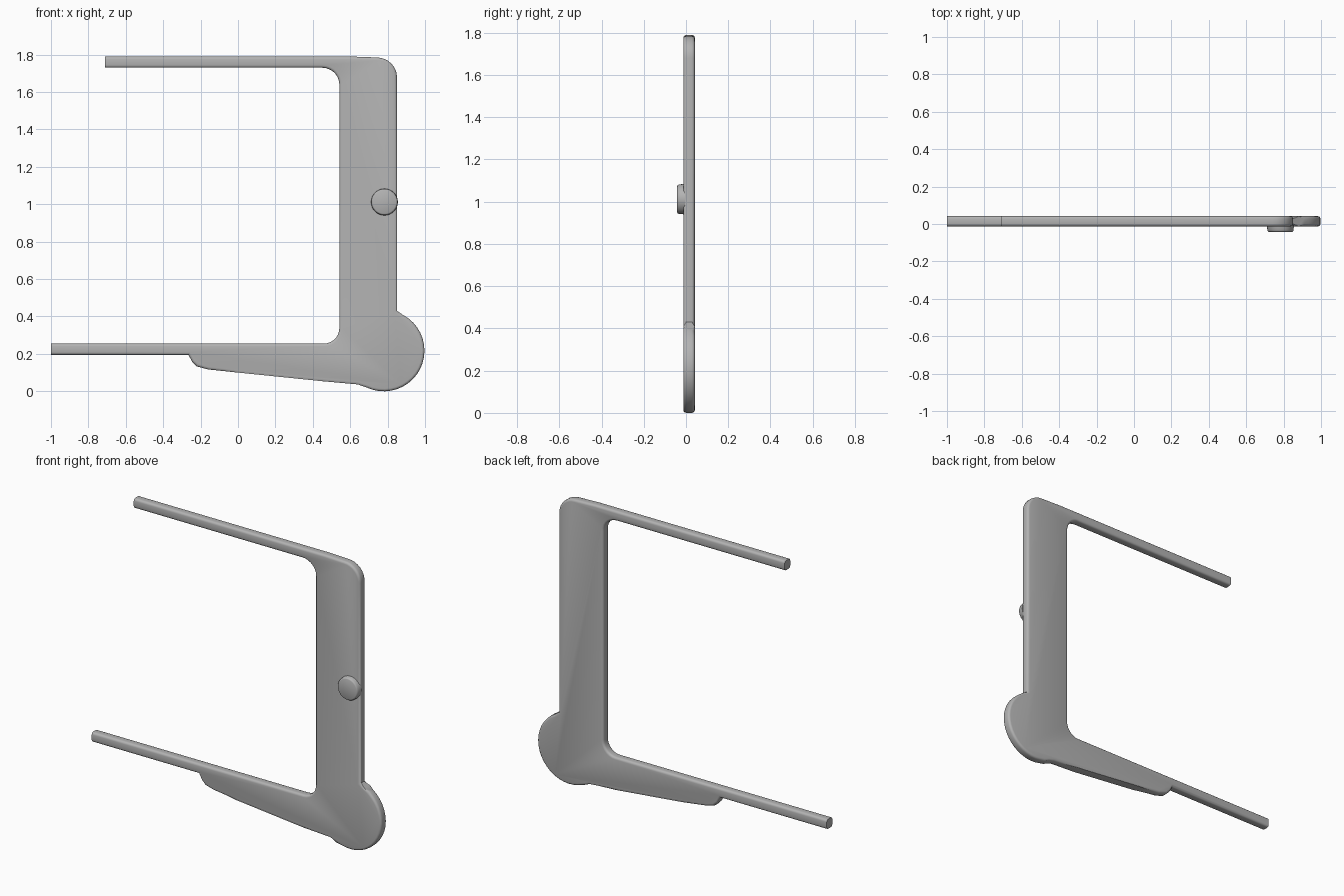
import bpy, bmesh, math

if "Cube" in bpy.data.objects:
    bpy.data.objects.remove(bpy.data.objects["Cube"])

grey = bpy.data.materials.new("satin grey")
grey.diffuse_color = (0.45, 0.45, 0.45, 1)
grey.use_nodes = True
grey.node_tree.nodes["Principled BSDF"].inputs["Base Color"].default_value = grey.diffuse_color


def arc(cx, cz, rx, rz, a0, a1, n):
    """Points along an ellipse arc, degrees."""
    pts = []
    for i in range(n + 1):
        a = math.radians(a0 + (a1 - a0) * i / n)
        pts.append((cx + rx * math.cos(a), cz + rz * math.sin(a)))
    return pts


def finish(bm, name):
    bmesh.ops.recalc_face_normals(bm, faces=bm.faces)
    me = bpy.data.meshes.new(name)
    bm.to_mesh(me)
    bm.free()
    me.materials.append(grey)
    ob = bpy.data.objects.new(name, me)
    bpy.context.collection.objects.link(ob)
    bpy.ops.object.select_all(action='DESELECT')
    ob.select_set(True)
    bpy.context.view_layer.objects.active = ob
    bpy.ops.object.shade_smooth_by_angle(angle=math.radians(40))
    return ob


# Bracket outline (x, z), clockwise from the upper arm tip
outline = [(-0.71, 1.79), (0.60, 1.79)]
outline += arc(0.74, 1.68, 0.11, 0.105, 90, 0, 8)            # upper corner
outline += [(0.85, 0.43)]
outline += arc(0.78, 0.217, 0.217, 0.217, 62, -115, 20)      # round pivot
outline += [(0.64, 0.037), (0.45, 0.054), (0.0, 0.10), (-0.16, 0.117),
            (-0.22, 0.133), (-0.245, 0.158), (-0.265, 0.195)]  # wedge and heel
outline += [(-1.0, 0.195), (-1.0, 0.255)]                    # lower arm tip
outline += arc(0.46, 0.34, 0.082, 0.085, -90, 0, 7)          # lower inner fillet
outline += arc(0.45, 1.64, 0.092, 0.09, 0, 90, 7)            # upper inner fillet
outline += [(-0.71, 1.73)]

Y0, Y1 = -0.013, 0.042
bm = bmesh.new()
front = bm.faces.new([bm.verts.new((x, Y0, z)) for x, z in outline])
ext = bmesh.ops.extrude_face_region(bm, geom=[front], use_keep_orig=True)
for v in ext["geom"]:
    if isinstance(v, bmesh.types.BMVert):
        v.co.y = Y1
# Soften the long rims, leaving the arm tips flat
rims = []
for e in bm.edges:
    a, b = e.verts
    if abs(a.co.y - b.co.y) > 1e-5:
        continue
    if abs(a.co.x - b.co.x) < 1e-5 and a.co.x < -0.6:
        continue
    rims.append(e)
bmesh.ops.bevel(bm, geom=rims, offset=0.014, segments=3, profile=0.5,
                affect='EDGES', clamp_overlap=True)
finish(bm, "bracket_body")

# Round button on the front of the upright
bm = bmesh.new()
rings = []
for y, r in ((-0.005, 0.072), (-0.034, 0.070), (-0.040, 0.066), (-0.042, 0.062)):
    rings.append([bm.verts.new((0.783 + x, y, 1.012 + z))
                  for x, z in arc(0, 0, r, r, 0, 360, 32)[:-1]])
for lo, hi in zip(rings, rings[1:]):
    for i in range(32):
        j = (i + 1) % 32
        bm.faces.new((lo[i], lo[j], hi[j], hi[i]))
bm.faces.new(rings[0])
bm.faces.new(rings[-1])
finish(bm, "front_button")
